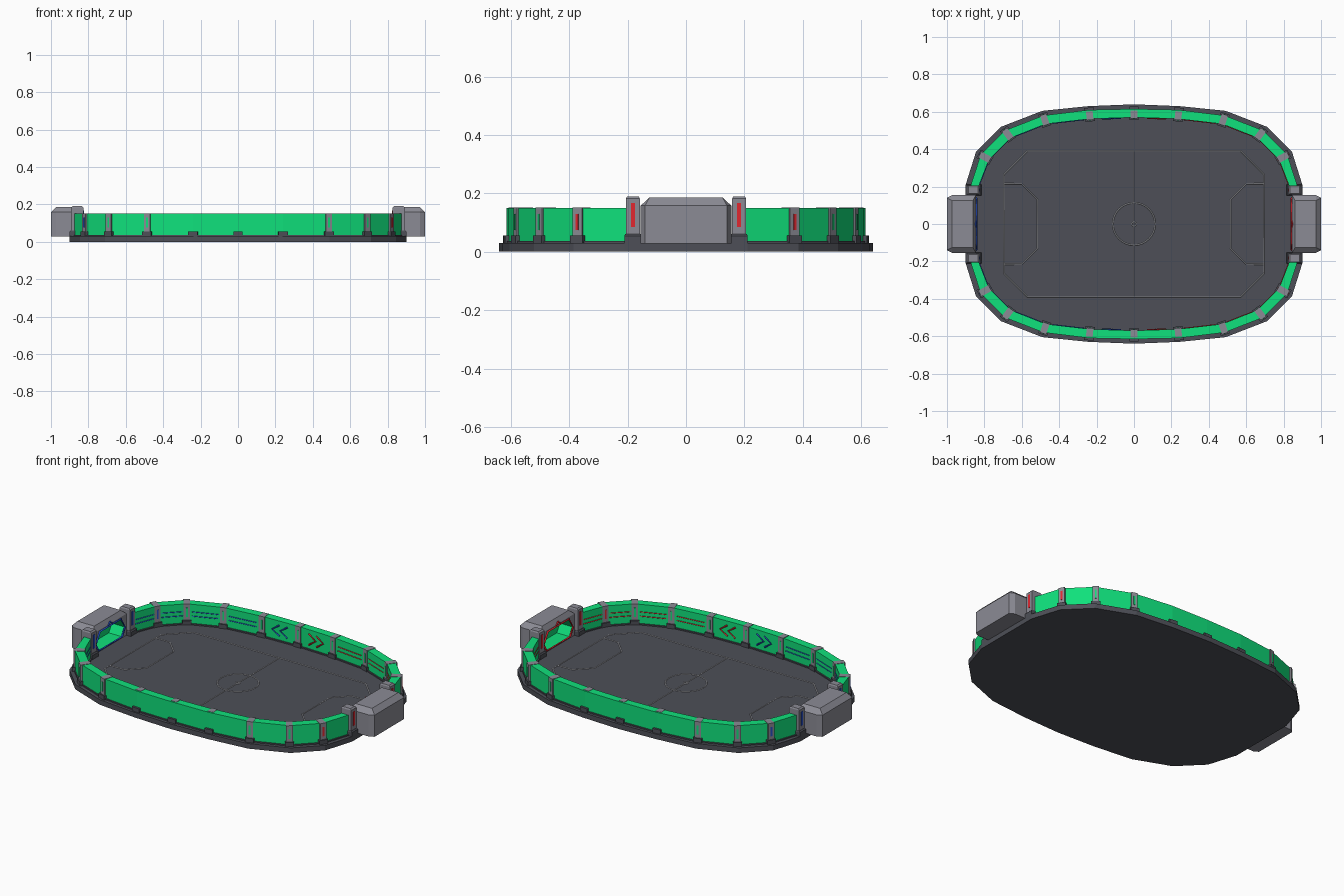
import bpy, bmesh
from mathutils import Vector

if "Cube" in bpy.data.objects:
    bpy.data.objects.remove(bpy.data.objects["Cube"])


def material(name, rgb):
    m = bpy.data.materials.new(name)
    m.diffuse_color = (*rgb, 1)
    m.use_nodes = True
    m.node_tree.nodes["Principled BSDF"].inputs["Base Color"].default_value = m.diffuse_color
    return m


GREEN = material("turf_green", (0.005, 0.75, 0.2))
DARK = material("dark_floor", (0.075, 0.078, 0.095))
GREY = material("metal_grey", (0.26, 0.26, 0.3))
WHITE = material("line_white", (0.65, 0.66, 0.7))
RED = material("team_red", (0.75, 0.02, 0.03))
BLUE = material("team_blue", (0.02, 0.08, 0.6))


def hull(name, pts, mat):
    """Flat-faced convex solid around the given points."""
    bm = bmesh.new()
    for p in pts:
        bm.verts.new(p)
    bmesh.ops.convex_hull(bm, input=bm.verts[:])
    bmesh.ops.dissolve_limit(bm, angle_limit=0.005, verts=bm.verts[:], edges=bm.edges[:])
    bmesh.ops.recalc_face_normals(bm, faces=bm.faces[:])
    me = bpy.data.meshes.new(name)
    bm.to_mesh(me)
    bm.free()
    me.materials.append(mat)
    ob = bpy.data.objects.new(name, me)
    bpy.context.collection.objects.link(ob)
    return ob


def prism(name, loop, z0, z1, mat):
    return hull(name, [(p[0], p[1], z) for p in loop for z in (z0, z1)], mat)


def post(name, c, n, d0, d1, w, z0, z1, mat, chamfer=0.0):
    """Box at c: from d0 to d1 along the direction n, half width w."""
    t = Vector((-n.y, n.x))
    pts = []
    levels = [(z0, 0), (z1 - chamfer, 0), (z1, chamfer)] if chamfer else [(z0, 0), (z1, 0)]
    for z, s in levels:
        for d in (d0 + s, d1 - s):
            for k in (-w + s * 0.5, w - s * 0.5):
                q = c + n * d + t * k
                pts.append((q.x, q.y, z))
    return hull(name, pts, mat)


def line(name, pts, r, mat, cyclic=False):
    """Thin square rod along a path."""
    cu = bpy.data.curves.new(name, 'CURVE')
    cu.dimensions = '3D'
    cu.bevel_depth = r
    cu.bevel_resolution = 0
    cu.use_fill_caps = True
    sp = cu.splines.new('POLY')
    sp.points.add(len(pts) - 1)
    for p, co in zip(sp.points, pts):
        p.co = (*co, 1)
    sp.use_cyclic_u = cyclic
    cu.materials.append(mat)
    ob = bpy.data.objects.new(name, cu)
    bpy.context.collection.objects.link(ob)
    return ob


def ring(name, radius, z, r, mat, n=32):
    bm = bmesh.new()
    bmesh.ops.create_circle(bm, segments=n, radius=radius)
    pts = [(v.co.x, v.co.y, z) for v in bm.verts]
    bm.free()
    return line(name, pts, r, mat, True)


# quarter outlines, from the middle of the long side to the goal
BASE = [(0, .64), (.245, .63), (.49, .605), (.71, .52), (.845, .385), (.9, .21)]
OUT = [Vector(p) for p in [(0, .615), (.24, .61), (.485, .58), (.69, .50), (.82, .37), (.875, .2)]]
INN = [Vector(p) for p in [(0, .57), (.235, .562), (.47, .535), (.66, .46), (.775, .345), (.835, .19)]]
Z = 0.03

# base slab with the playing floor
prism("base", [(sx * x, sy * y) for x, y in BASE for sx in (1, -1) for sy in (1, -1)], 0, Z, DARK)

for sx in (1, -1):
    team = RED if sx > 0 else BLUE
    for sy in (1, -1):
        o = [Vector((p.x * sx, p.y * sy)) for p in OUT]
        i = [Vector((p.x * sx, p.y * sy)) for p in INN]
        n = [(a - b).normalized() for a, b in zip(o, i)]
        for k in range(5):
            # wall panel and its dark footing
            prism("wall_panel", [o[k], o[k + 1], i[k + 1], i[k]], Z, 0.15, GREEN)
            prism("wall_footing", [o[k] + n[k] * .006, o[k + 1] + n[k + 1] * .006,
                                   i[k + 1] - n[k + 1] * .008, i[k] - n[k] * .008],
                  Z, 0.037, DARK)
            a, b = i[k] - n[k] * .001, i[k + 1] - n[k + 1] * .001

            def on(f, z):
                q = a.lerp(b, f)
                return (q.x, q.y, z)
            if k == 0:
                # chevrons beside the halfway line
                for f in (.3, .52):
                    line("wall_chevron", [on(f, .125), on(f + .2, .092), on(f, .06)], .005, team)
            else:
                # stripes along the inside of the wall
                for z in (.08, .105):
                    line("wall_stripe", [on(.14, z), on(.86, z)], .0025, team)
        for k in range(5):
            if k == 0 and sx < 0:
                continue
            # wall posts, flush outside along the straight stretch
            d1 = -.008 if k < 2 else .005
            d0 = -(o[k] - i[k]).length - .006
            post("wall_post", o[k], n[k], d0, d1, .018, Z, .152, GREY)
            post("post_foot", o[k], n[k], d0 - .008, .012, .025, Z, .055, DARK)
            m = GREEN if k < 4 else team
            post("post_light", o[k], n[k], d0 - .002, d1 + .002, .005, .075, .13, m)

        # tall goal post with foot and light
        c, e = Vector((0, .182 * sy)), Vector((sx, 0))
        post("goal_post", c, e, .825, .892, .024, Z, .19, GREY, .008)
        post("goal_post_foot", c, e, .815, .9, .029, Z, .06, DARK, .006)
        post("goal_post_light", c, e, .823, .894, .007, .085, .167, team)

    # goal housing with tapered roof
    body = [(.845, .155), (.972, .155), (1.0, .14)]
    pts = [(sx * x, s * y, z) for x, y in body for s in (1, -1) for z in (Z - .001, .158)]
    pts += [(sx * x, s * .125, .186) for x in (.862, .973) for s in (1, -1)]
    goal = hull("goal_housing", pts, GREY)

    # hexagonal goal mouth with green lining
    mouth = [(-.138, .085), (-.1, .148), (.1, .148), (.138, .085), (.11, .038), (-.11, .038)]
    cut = hull("goal_mouth_cutter", [(sx * x, y, z) for y, z in mouth for x in (.8, .93)], GREEN)
    cut.hide_render = True
    cut.hide_viewport = True
    mod = goal.modifiers.new("mouth", 'BOOLEAN')
    mod.object = cut
    mod.operation = 'DIFFERENCE'
    mod.solver = 'EXACT'
    mod.material_mode = 'TRANSFER'
    line("goal_frame", [(sx * .843, y, z) for y, z in mouth], .006, team, True)
    line("goal_marker", [(sx * .845, -.02, .153), (sx * .845, 0, .17), (sx * .845, .02, .153)], .005, team)

    # penalty area lines
    area = [(.695, .215), (.6, .215), (.515, .13)]
    area += [(x, -y) for x, y in reversed(area)]
    line("goal_area_line", [(sx * x, y, Z) for x, y in area], .003, WHITE)

# field markings
q = [(.695, .265), (.57, .39)]
field = q + [(-x, y) for x, y in reversed(q)]
field += [(-x, -y) for x, y in field]
line("field_boundary", [(x, y, Z) for x, y in field], .003, WHITE, True)
line("halfway_line", [(0, -.39, Z), (0, .39, Z)], .003, WHITE)
ring("centre_circle", .113, Z, .003, WHITE)
ring("centre_spot", .012, Z, .003, WHITE, 12)
